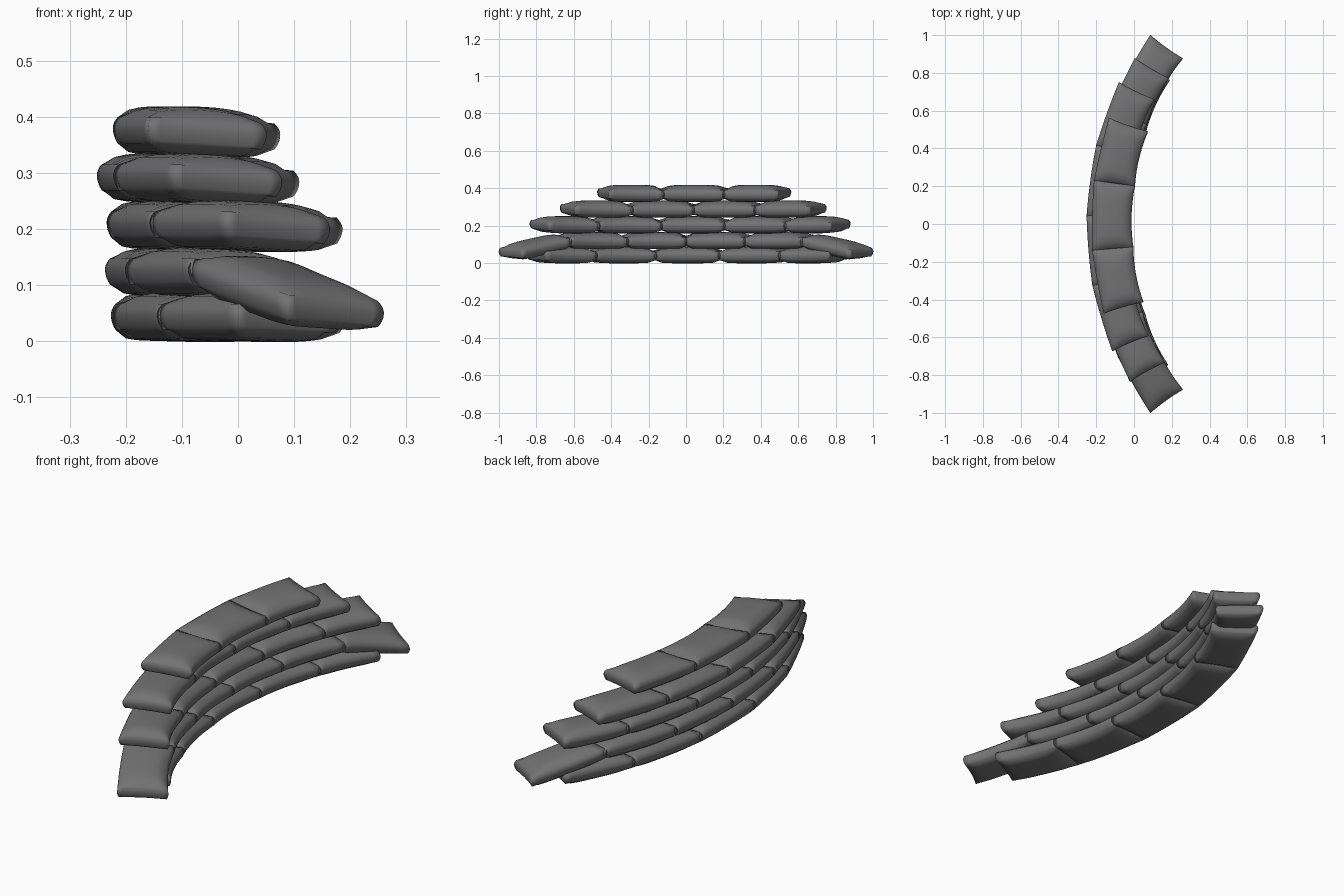
import bpy, bmesh, math

if "Cube" in bpy.data.objects:
    bpy.data.objects.remove(bpy.data.objects["Cube"], do_unlink=True)

# One dark grey cloth colour
cloth = bpy.data.materials.new("dark_grey_cloth")
cloth.use_nodes = True
grey = (0.17, 0.17, 0.17, 1)
cloth.diffuse_color = grey
cloth.node_tree.nodes["Principled BSDF"].inputs["Base Color"].default_value = grey
cloth.node_tree.nodes["Principled BSDF"].inputs["Roughness"].default_value = 0.9

ARC_X = 1.475        # centre of the wall's arc
HALF_THICK = 0.044


def sandbag(name, start, end, radius, half_width, z, roll, slope=0.0):
    """Pillow-shaped bag bent along the arc between two angles (degrees)."""
    bm = bmesh.new()
    bmesh.ops.create_cube(bm, size=2)
    bmesh.ops.subdivide_edges(bm, edges=bm.edges[:], cuts=9, use_grid_fill=True)
    middle, half = (start + end) / 2, (end - start) / 2
    for vert in bm.verts:
        u, v, w = vert.co
        u, v, w = (max(-1, min(1, c)) for c in (u, v, w))
        # Puffed top, flatter underside, thin seams at the rim
        dome = max(0, (1 - u ** 4) * (1 - abs(v) ** 2.5)) ** 0.6
        belly = max(0, (1 - u ** 6) * (1 - v ** 6)) ** 0.6
        lift = 0.45 + 0.55 * dome if w > 0 else 0.6 + 0.4 * belly
        # Rounded rim and pulled-out corners
        along = u * (1 - 0.04 * w * w) * (1 - 0.03 * (1 - v * v))
        across = v * (1 - 0.08 * w * w) * (1 - 0.05 * (1 - u * u))
        angle = math.radians(middle + half * along)
        r = radius + half_width * across
        height = z + HALF_THICK * w * lift + roll * across + slope * along
        vert.co = (ARC_X - r * math.cos(angle), r * math.sin(angle), height)
    # The angular coordinate mirrors the cube, so make normals point outward
    bmesh.ops.recalc_face_normals(bm, faces=bm.faces[:])
    for face in bm.faces:
        face.smooth = True
    mesh = bpy.data.meshes.new(name)
    bm.to_mesh(mesh)
    bm.free()
    mesh.materials.append(cloth)
    bag = bpy.data.objects.new(name, mesh)
    bpy.context.collection.objects.link(bag)


# Rows from the ground up: joint angles, arc radius, half width, height, roll
rows = [
    ("ground", (-30, -18.7, -6.2, 6.8, 19.5, 30.7), 1.6, 0.107, 0.044, 0.003),
    ("second", (-35.8, -24.3, -12, 0, 12, 24.3, 35.8), 1.605, 0.107, 0.122, 0.006),
    ("third", (-29.2, -18, -5, 7.8, 20.6, 30.9), 1.608, 0.106, 0.206, 0.006),
    ("fourth", (-23, -10.9, 1.5, 14, 25.8), 1.622, 0.105, 0.29, 0.006),
    ("top", (-16.2, -4.7, 7.8, 19.3), 1.593, 0.11, 0.374, 0.006),
]
OVERLAP = 0.25
DROP = 0.033

for row, joints, radius, half_width, z, roll in rows:
    last = len(joints) - 2
    for i in range(last + 1):
        start = joints[i] - (OVERLAP if i > 0 else 0)
        end = joints[i + 1] + (OVERLAP if i < last else 0)
        slope, height = 0.0, z
        # End bags of the second row sag down over the ground row
        if row == "second" and i in (0, last):
            slope = DROP if i == 0 else -DROP
            height = z - DROP
        sandbag(f"{row}_row_sandbag_{i + 1}", start, end, radius,
                half_width, height, roll, slope)
